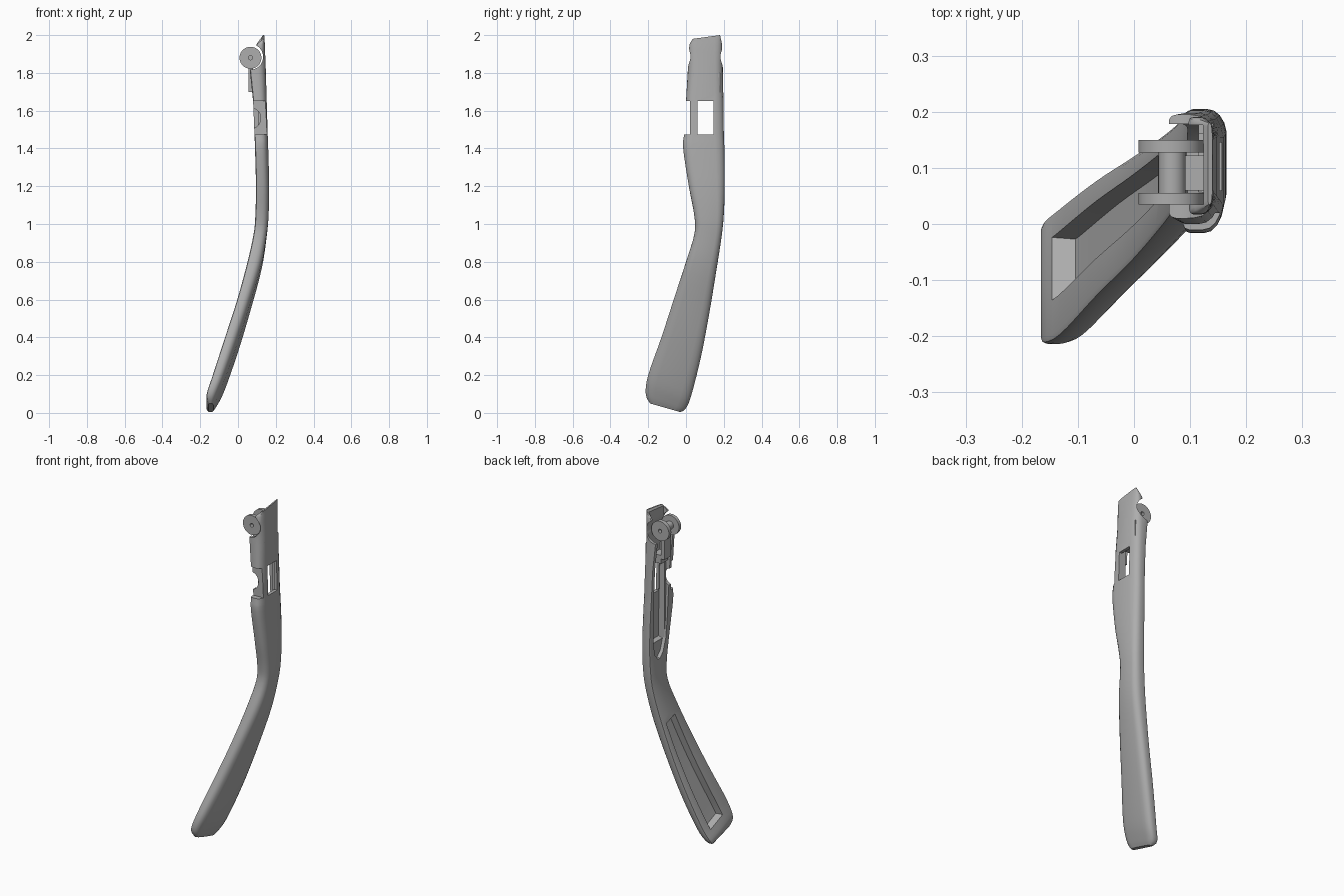
import bpy, bmesh, math
from mathutils import Vector

if "Cube" in bpy.data.objects:
    bpy.data.objects.remove(bpy.data.objects["Cube"])

grey = bpy.data.materials.new("plain_grey")
grey.use_nodes = True
colour = (0.42, 0.42, 0.42, 1)
grey.diffuse_color = colour
grey.node_tree.nodes["Principled BSDF"].inputs["Base Color"].default_value = colour


def finish(name, bm):
    bmesh.ops.recalc_face_normals(bm, faces=bm.faces)
    mesh = bpy.data.meshes.new(name)
    bm.to_mesh(mesh)
    bm.free()
    mesh.materials.append(grey)
    obj = bpy.data.objects.new(name, mesh)
    bpy.context.collection.objects.link(obj)
    return obj


def loft(name, rings):
    bm = bmesh.new()
    loops = [[bm.verts.new(p) for p in ring] for ring in rings]
    n = len(loops[0])
    for a, b in zip(loops, loops[1:]):
        for i in range(n):
            j = (i + 1) % n
            bm.faces.new((a[i], a[j], b[j], b[i]))
    bm.faces.new(loops[0])
    bm.faces.new(loops[-1])
    return finish(name, bm)


def box(name, x0, x1, y0, y1, z0, z1):
    return loft(name, [[(x0, y0, z), (x1, y0, z), (x1, y1, z), (x0, y1, z)] for z in (z0, z1)])


def cylinder(name, x, z, radius, y0, y1, squash=1.0, sides=40):
    turn = [2 * math.pi * i / sides for i in range(sides)]
    return loft(name, [[(x + squash * radius * math.cos(a), y, z + radius * math.sin(a)) for a in turn]
                       for y in (y0, y1)])


def smooth(obj, angle=35):
    bpy.ops.object.select_all(action="DESELECT")
    obj.select_set(True)
    bpy.context.view_layer.objects.active = obj
    bpy.ops.object.shade_smooth_by_angle(angle=math.radians(angle))


def cut(obj, cutter):
    mod = obj.modifiers.new(cutter.name, "BOOLEAN")
    mod.operation = "DIFFERENCE"
    mod.solver = "EXACT"
    mod.object = cutter
    bpy.context.view_layer.objects.active = obj
    bpy.ops.object.modifier_apply(modifier=mod.name)
    bpy.data.objects.remove(cutter)


# Arm stations, tip to hinge: front edge y, z; back edge y, z; inner x; outer x
stations = [
    (-.19, .05, -.03, .004, -.155, -.13),
    (-.213, .10, .00, .025, -.166, -.11),
    (-.20, .20, .03, .10, -.135, -.07),
    (-.13, .40, .08, .30, -.07, .00),
    (-.065, .60, .122, .52, -.005, .065),
    (.00, .80, .16, .75, .05, .125),
    (.045, .95, .188, .93, .083, .152),
    (.043, 1.05, .20, 1.05, .092, .162),
    (.015, 1.20, .205, 1.20, .095, .165),
    (-.015, 1.40, .203, 1.40, .09, .16),
    (-.01, 1.48, .20, 1.48, .087, .157),
    (.00, 1.65, .198, 1.65, .08, .152),
    (.01, 1.82, .195, 1.82, .062, .147),
    (.018, 1.95, .19, 1.955, .10, .142),
    (.035, 1.98, .18, 2.0, .132, .14),
]


def sample(t):
    i = min(int(t), len(stations) - 2)
    f = t - i
    p = [Vector(stations[max(0, min(k, len(stations) - 1))]) for k in range(i - 1, i + 3)]
    if i >= 10:
        return p[1].lerp(p[2], f)
    return 0.5 * (2 * p[1] + (p[2] - p[0]) * f + (2 * p[0] - 5 * p[1] + 4 * p[2] - p[3]) * f ** 2
                  + (3 * p[1] - p[0] - 3 * p[2] + p[3]) * f ** 3)


def place(s, u, v):
    return (s[4] + (s[5] - s[4]) * v, s[0] + (s[2] - s[0]) * u, s[1] + (s[3] - s[1]) * u)


# Curved arm with flat inner side and softened outer side
half = [(.5, 0), (.95, 0), (.985, .05), (1, .16), (1, .5), (.985, .68), (.94, .83), (.87, .94), (.78, 1)]
section = half + [(1 - u, v) for u, v in reversed(half[1:])]
steps = 4
rings = [[place(sample(k / steps), u, v) for u, v in section]
         for k in range(steps * (len(stations) - 1) + 1)]
arm = loft("curved_arm", rings)

# Long recess in the inner face of the lower arm
recess = []
for k in range(13):
    s = sample(1.75 + 3.1 * k / 12)
    lo, hi, x0, x1 = .3, .82, s[4] - .05, s[4] + .042
    recess.append([(x, *place(s, u, 0)[1:]) for x, u in ((x0, lo), (x1, lo + .03), (x1, hi - .03), (x0, hi))])
cut(arm, loft("recess_cutter", recess))

# Stepped channel behind the hinge: z, front y, back y, floor x
channel = [(1.10, .11, .13, .115), (1.13, .08, .155, .115), (1.195, .057, .17, .115),
           (1.2, .055, .17, .143), (1.30, .045, .175, .143), (1.48, .04, .178, .138),
           (1.82, .035, .178, .13), (1.93, .035, .176, .125), (2.1, .035, .176, .12)]
cut(arm, loft("channel_cutter", [[(-.1, a, z), (x, a, z), (x, b, z), (-.1, b, z)] for z, a, b, x in channel]))

# Window, front notch, rounded scoop and hinge clearance
cut(arm, box("window_cutter", -.1, .3, .06, .145, 1.475, 1.65))
cut(arm, box("notch_cutter", -.1, .3, -.1, .02, 1.475, 1.65))
cut(arm, cylinder("scoop_cutter", .08, 1.56, .05, -.1, .05, .8))
cut(arm, cylinder("clearance_cutter", .065, 1.885, .068, -.1, .3))
smooth(arm)

# Hinge discs with pin holes, joined by a barrel
for name, y0, y1 in (("front_hinge_disc", .035, .055), ("back_hinge_disc", .127, .15)):
    disc = cylinder(name, .066, 1.88, .058, y0, y1)
    cut(disc, cylinder("pin_cutter", .066, 1.88, .011, y0 - .01, y1 + .01, sides=20))
    smooth(disc)
smooth(cylinder("hinge_barrel", .068, 1.88, .024, .054, .128))

# Hinge leaf and its foot in the channel
box("hinge_leaf", .056, .08, .06, .122, 1.70, 1.88)
box("hinge_foot", .078, .135, .06, .122, 1.67, 1.72)

# Slim rails along the channel walls
box("front_rail", .105, .145, .038, .055, 1.2, 1.8)
box("back_rail", .115, .142, .16, .179, 1.22, 1.8)
